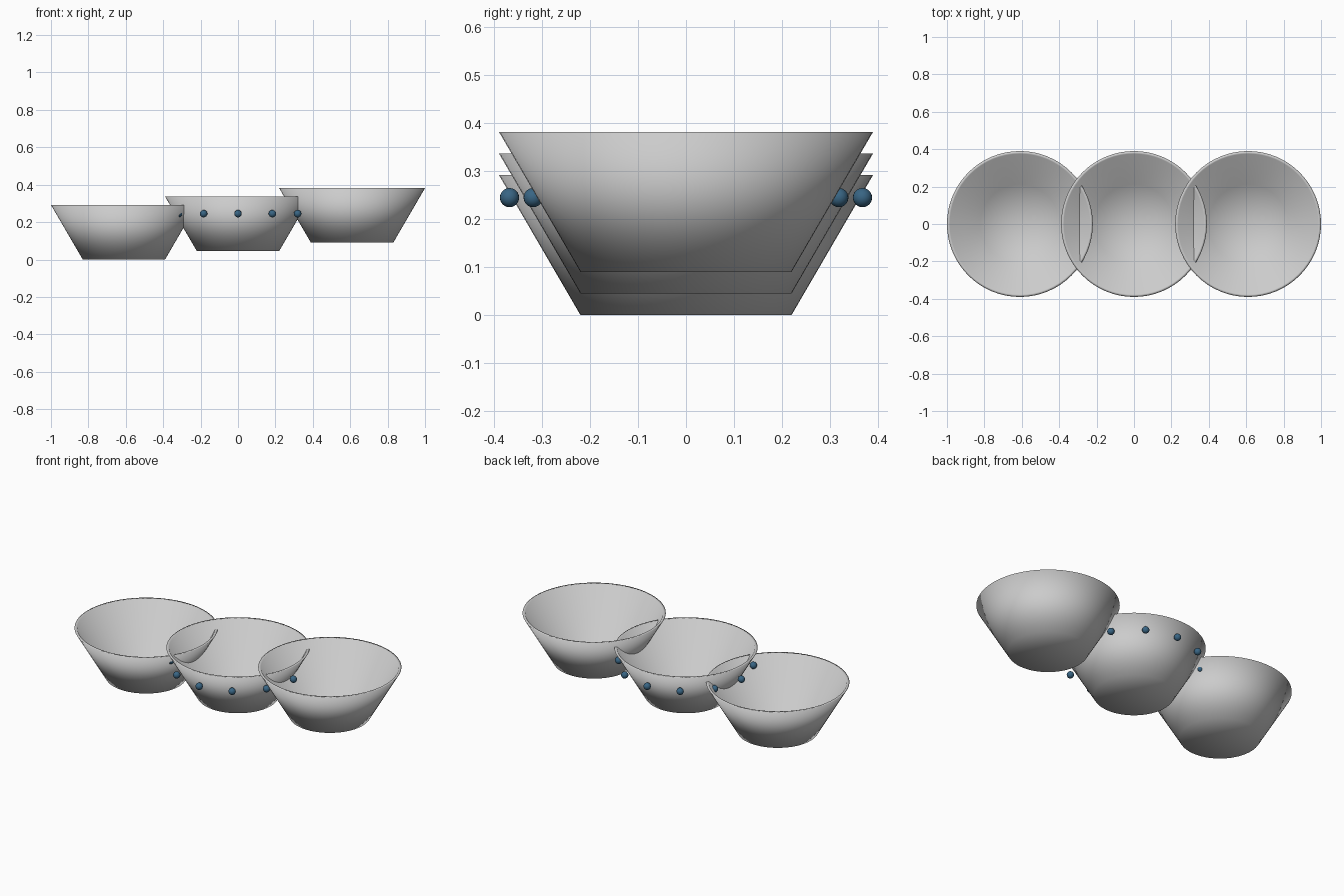
import bpy, bmesh, math

if "Cube" in bpy.data.objects:
    bpy.data.objects.remove(bpy.data.objects["Cube"])

SPACING = 0.61   # distance between bowl centres
STEP = 0.045     # each bowl sits a little higher
SIDES = 64

# half cross-section (radius, height): base, outer wall, rim, inner wall, floor
PROFILE = [(0.0, 0.0), (0.22, 0.0), (0.39, 0.292), (0.375, 0.292),
           (0.212, 0.015), (0.0, 0.015)]


def make_bowl(name, x, z):
    bm = bmesh.new()
    verts = [bm.verts.new((r, 0, h)) for r, h in PROFILE]
    edges = [bm.edges.new(pair) for pair in zip(verts, verts[1:])]
    bmesh.ops.spin(bm, geom=verts + edges, cent=(0, 0, 0), axis=(0, 0, 1),
                   angle=math.tau, steps=SIDES)
    bmesh.ops.remove_doubles(bm, verts=bm.verts, dist=1e-4)
    bmesh.ops.recalc_face_normals(bm, faces=bm.faces)
    for f in bm.faces:
        f.smooth = True
    mesh = bpy.data.meshes.new(name)
    bm.to_mesh(mesh)
    bm.free()
    obj = bpy.data.objects.new(name, mesh)
    obj.location = (x, 0, z)
    bpy.context.collection.objects.link(obj)


# three overlapping bowls, rising to the right
for i, side in enumerate(("left", "middle", "right")):
    make_bowl(side + "_bowl", (i - 1) * SPACING, i * STEP)

# ring of blue beads around the middle bowl
blue = bpy.data.materials.new("bead_blue")
blue.diffuse_color = (0.04, 0.13, 0.23, 1)
blue.use_nodes = True
blue.node_tree.nodes["Principled BSDF"].inputs["Base Color"].default_value = blue.diffuse_color
for i in range(12):
    a = i * math.tau / 12
    bpy.ops.mesh.primitive_uv_sphere_add(
        segments=20, ring_count=12, radius=0.02,
        location=(0.368 * math.cos(a), 0.368 * math.sin(a), 0.245))
    bead = bpy.context.object
    bead.name = f"bead_{i + 1}"
    bead.data.materials.append(blue)
    bpy.ops.object.shade_smooth()
